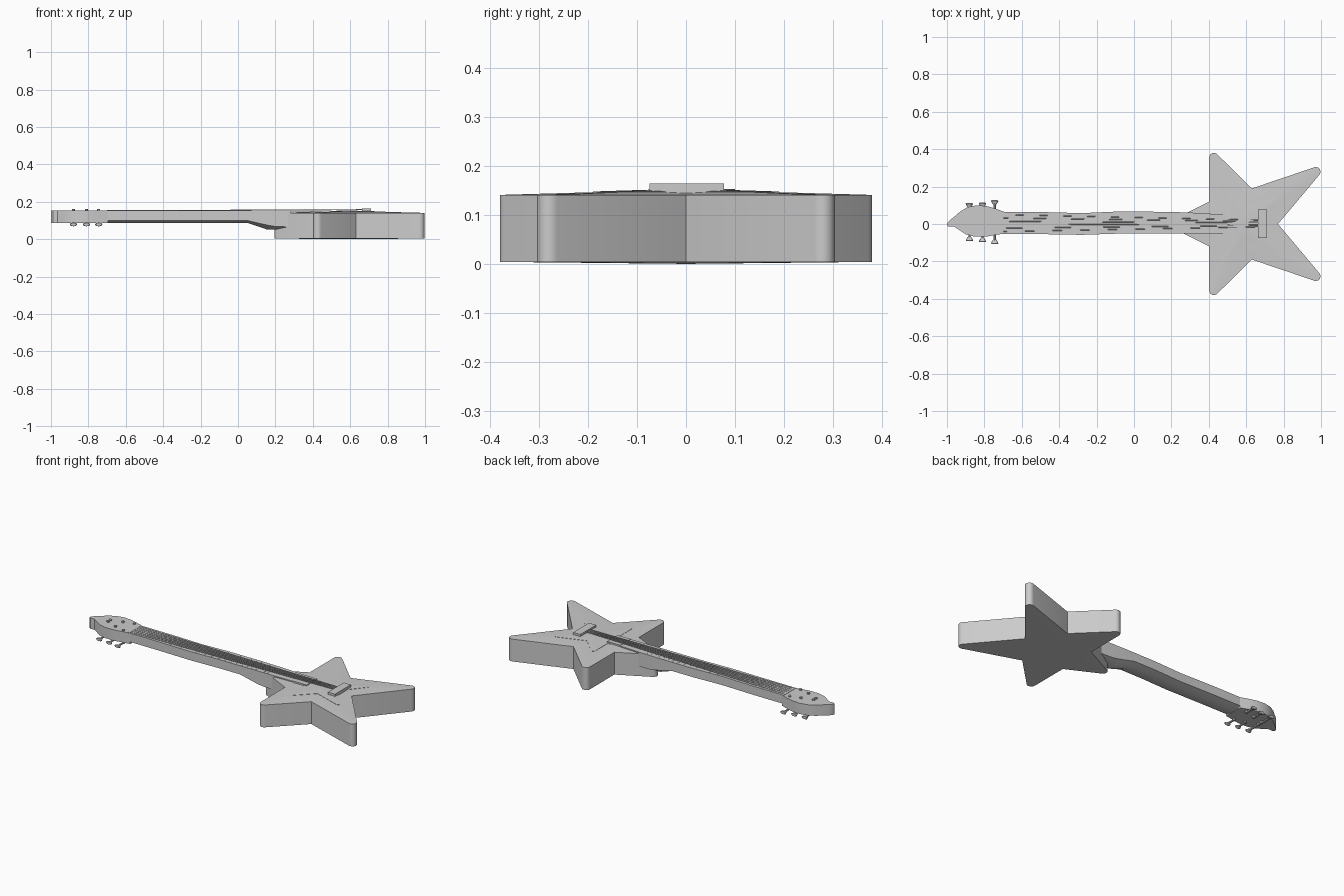
import bpy, bmesh, math
from mathutils import Vector

if "Cube" in bpy.data.objects:
    bpy.data.objects.remove(bpy.data.objects["Cube"])


def finish(name, bm, smooth=True):
    bmesh.ops.recalc_face_normals(bm, faces=bm.faces)
    me = bpy.data.meshes.new(name)
    bm.to_mesh(me)
    bm.free()
    ob = bpy.data.objects.new(name, me)
    bpy.context.collection.objects.link(ob)
    if smooth:
        bpy.ops.object.select_all(action='DESELECT')
        ob.select_set(True)
        bpy.context.view_layer.objects.active = ob
        bpy.ops.object.shade_smooth_by_angle(angle=math.radians(30))
    return ob


def loft(name, rings):
    bm = bmesh.new()
    loops = [[bm.verts.new(p) for p in r] for r in rings]
    n = len(loops[0])
    for a, b in zip(loops, loops[1:]):
        for i in range(n):
            bm.faces.new((a[i], a[(i + 1) % n], b[(i + 1) % n], b[i]))
    bm.faces.new(loops[0])
    bm.faces.new(loops[-1])
    return finish(name, bm)


def prism(name, outline, z0, z1):
    return loft(name, [[(x, y, z) for x, y in outline] for z in (z0, z1)])


def box(name, x0, x1, y0, y1, z0, z1):
    return prism(name, [(x0, y0), (x1, y0), (x1, y1), (x0, y1)], z0, z1)


def rod(name, a, b, r0, r1=None, n=10):
    a, b = Vector(a), Vector(b)
    q = (b - a).to_track_quat('Z', 'Y')
    ring = lambda c, r: [c + q @ Vector((r * math.cos(2 * math.pi * i / n),
                                         r * math.sin(2 * math.pi * i / n), 0)) for i in range(n)]
    return loft(name, [ring(a, r0), ring(b, r1 or r0)])


def domed_slab(name, outline, z0, z1, mid0, mid1, centre):
    # Straight walls, top and bottom fan to a central point
    bm = bmesh.new()
    lo = [bm.verts.new((x, y, z0)) for x, y in outline]
    hi = [bm.verts.new((x, y, z1)) for x, y in outline]
    c0, c1 = bm.verts.new((*centre, mid0)), bm.verts.new((*centre, mid1))
    for i in range(len(lo)):
        j = (i + 1) % len(lo)
        bm.faces.new((lo[i], lo[j], hi[j], hi[i]))
        bm.faces.new((hi[i], hi[j], c1))
        bm.faces.new((lo[j], lo[i], c0))
    return finish(name, bm)


def rounded(prev, p, nxt, r, n=6):
    p = Vector(p)
    u, v = (Vector(prev) - p).normalized(), (Vector(nxt) - p).normalized()
    h = u.angle(v) / 2
    c = p + (u + v).normalized() * r / math.sin(h)
    d = r / math.tan(h)
    a, b = p + u * d - c, p + v * d - c
    out = []
    for i in range(n + 1):
        t = i / n
        w = 2 * (math.pi / 2 - h)
        out.append(c + (a * math.sin((1 - t) * w) + b * math.sin(t * w)) / math.sin(w)
                   if abs(math.sin(w)) > 1e-4 else c + a.lerp(b, t))
    return out


# Star body with rounded tips
star = [(0.165, 0), (0.402, -0.12), (0.402, -0.415), (0.63, -0.19), (1.049, -0.332),
        (0.77, 0), (1.049, 0.332), (0.63, 0.19), (0.402, 0.415), (0.402, 0.12)]
outline = []
for i, p in enumerate(star):
    if i % 2 == 0:
        outline += rounded(star[i - 1], p, star[(i + 1) % 10], 0.025)
    else:
        outline.append(Vector(p))
mid = (0.58, 0)
domed_slab("body", outline, 0.004, 0.141, 0.0, 0.152, mid)

# Half-size star plate on the body top
guard = [Vector(mid) + (p - Vector(mid)) * 0.5 for p in outline]
domed_slab("pickguard", guard, 0.135, 0.148, 0.135, 0.154, mid)

# Neck with bevelled back and a stepped heel: x, upper y, lower y, side z, back z
sections = [(-0.71, 0.065, -0.052, 0.100, 0.088), (-0.5, 0.064, -0.054, 0.100, 0.088),
            (-0.28, 0.058, -0.058, 0.100, 0.088), (-0.1, 0.066, -0.052, 0.100, 0.088),
            (0.05, 0.066, -0.052, 0.100, 0.088), (0.155, 0.065, -0.052, 0.076, 0.052),
            (0.20, 0.064, -0.052, 0.068, 0.052), (0.28, 0.062, -0.052, 0.066, 0.062)]
loft("neck", [[(x, a, 0.148), (x, a, zs), (x, a - 0.035, zb), (x, b + 0.035, zb),
               (x, b, zs), (x, b, 0.148)] for x, a, b, zs, zb in sections])

# Fretboard, frets and nut
board = [s[:3] for s in sections] + [(0.41, 0.055, -0.050)]
loft("fretboard", [[(x, a, 0.147), (x, b, 0.147), (x, b, 0.1535), (x, a, 0.1535)]
                   for x, a, b in board])
for i in range(20):
    x = 0.66 - 1.36 * 2 ** (-(i + 1) / 12)
    if x < 0.38:
        box("fret", x - 0.003, x + 0.003, -0.048, 0.054, 0.152, 0.1542)
box("nut", -0.71, -0.698, -0.05, 0.06, 0.15, 0.155)

# Leaf-shaped headstock
head = [(-0.695, 0.065), (-0.74, 0.082), (-0.79, 0.096), (-0.84, 0.100), (-0.89, 0.090),
        (-0.93, 0.066), (-0.96, 0.040), (-0.985, 0.020), (-0.998, 0.004), (-1.0, -0.008),
        (-0.99, -0.014), (-0.965, -0.012), (-0.94, -0.028), (-0.90, -0.055),
        (-0.85, -0.068), (-0.79, -0.068), (-0.74, -0.058), (-0.695, -0.052)]
prism("headstock", head, 0.087, 0.153)

# Tuners: post through the head, shaft under it, flared button outside
for x, post, knob in [(-0.88, 0.022, 0.100), (-0.88, 0.0, -0.080), (-0.81, 0.042, 0.102),
                      (-0.81, -0.03, -0.085), (-0.745, 0.06, 0.115), (-0.745, -0.046, -0.095)]:
    s = math.copysign(1, knob)
    rod("tuner_post", (x, post, 0.075), (x, post, 0.161), 0.008)
    rod("tuner_shaft", (x, post, 0.079), (x, knob, 0.079), 0.006)
    button = [(-0.012, 0.008), (0.0, 0.016), (0.008, 0.020), (0.012, 0.016)]
    loft("tuner_button", [[(x + r * math.cos(t), knob + s * d, 0.079 + 0.5 * r * math.sin(t))
                           for t in [k * math.pi / 6 for k in range(12)]] for d, r in button])

# Pickup, bridge and strings
box("pickup", 0.41, 0.50, -0.05, 0.05, 0.14, 0.155)
box("bridge", 0.662, 0.71, -0.075, 0.078, 0.14, 0.164)
for i in range(6):
    k = i / 2.5 - 1
    rod("string", (-0.70, 0.005 + 0.045 * k, 0.1535), (0.68, 0.003 + 0.018 * k, 0.159), 0.0018, n=6)
